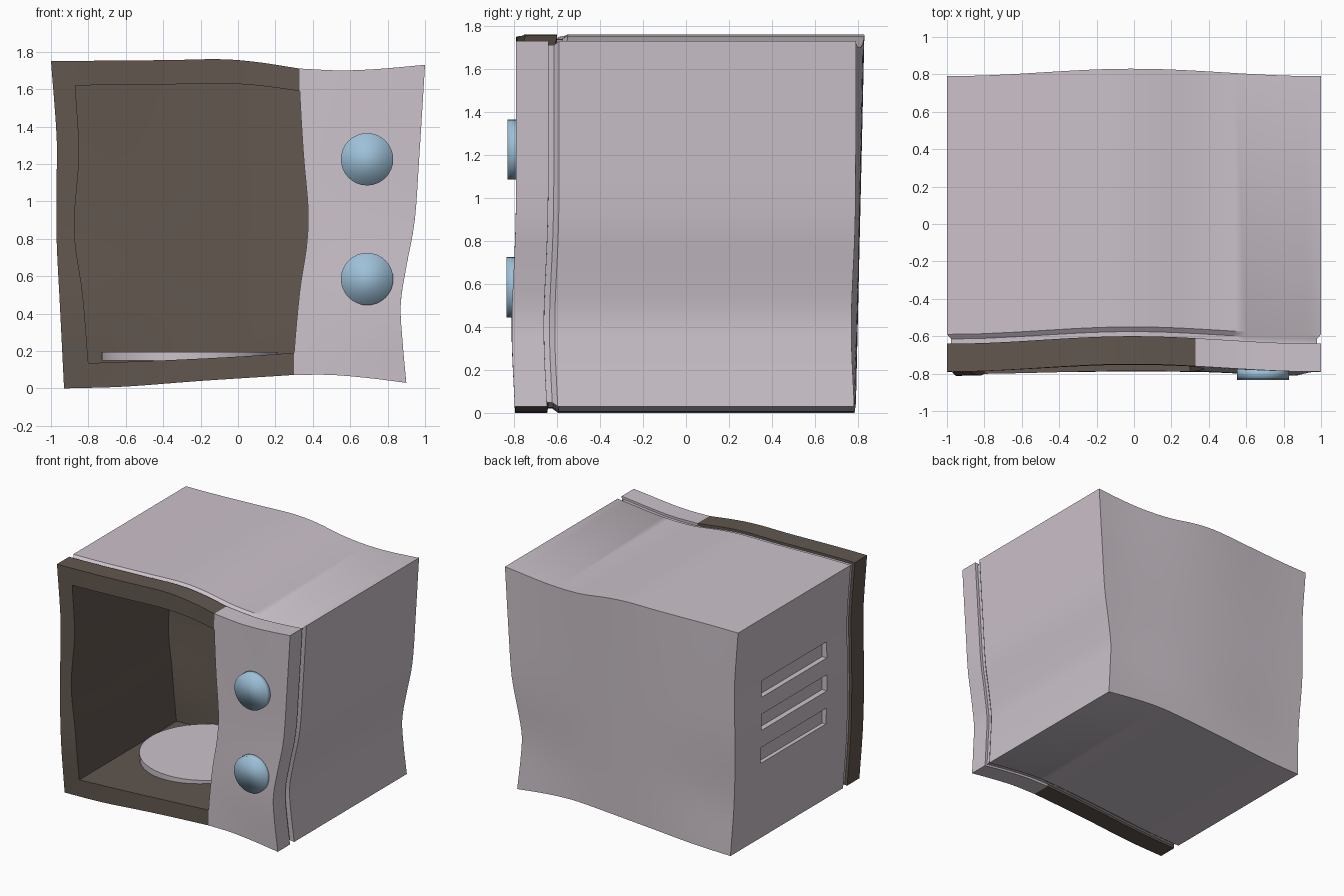
import bpy, bmesh, math
from mathutils import Vector

if "Cube" in bpy.data.objects:
    bpy.data.objects.remove(bpy.data.objects["Cube"], do_unlink=True)


def material(name, rgb):
    m = bpy.data.materials.new(name)
    m.use_nodes = True
    m.diffuse_color = (*rgb, 1)
    m.node_tree.nodes["Principled BSDF"].inputs["Base Color"].default_value = (*rgb, 1)
    return m


LILAC = material("pale lilac", (0.60, 0.54, 0.59))
DARK = material("dark brown grey", (0.12, 0.095, 0.078))
BLUE = material("soft blue", (0.34, 0.53, 0.69))


def smooth(pts, n):
    """Sample n + 1 points of a smooth curve through pts (x, z)."""
    p = [Vector(q) for q in pts]
    p = [2 * p[0] - p[1]] + p + [2 * p[-1] - p[-2]]
    out = []
    for i in range(n + 1):
        t = i / n * (len(pts) - 1)
        k = min(int(t), len(pts) - 2)
        t -= k
        a, b, c, d = p[k:k + 4]
        out.append(0.5 * (2 * b + (c - a) * t + (2 * a - 5 * b + 4 * c - d) * t ** 2
                          + (3 * b - a - 3 * c + d) * t ** 3))
    return out


def bend(x, z):
    """Depth shift of the wobbly casing."""
    mid = math.cos(math.pi * max(-1, min(1, x)) / 2) ** 2
    return 0.04 * mid * z / 1.75 - 0.022 * (1 - mid) * math.exp(-((z - 0.4) / 0.35) ** 2)


def coons(left, right, bottom, top):
    """Grid of points filling four boundary curves."""
    nu, nv = len(bottom) - 1, len(left) - 1
    grid = []
    for j in range(nv + 1):
        v = j / nv
        for i in range(nu + 1):
            u = i / nu
            corners = ((1 - u) * (1 - v) * bottom[0] + u * (1 - v) * bottom[-1]
                       + (1 - u) * v * top[0] + u * v * top[-1])
            grid.append((1 - u) * left[j] + u * right[j]
                        + (1 - v) * bottom[i] + v * top[i] - corners)
    return grid, nu, nv


def finish(name, bm, mat):
    bmesh.ops.recalc_face_normals(bm, faces=bm.faces[:])
    me = bpy.data.meshes.new(name)
    bm.to_mesh(me)
    bm.free()
    me.materials.append(mat)
    ob = bpy.data.objects.new(name, me)
    bpy.context.collection.objects.link(ob)
    return ob


def solid(name, sides, layers, mat):
    """Extrude a four sided patch through (y, inset) layers."""
    grid, nu, nv = coons(*sides)
    bm = bmesh.new()
    centre = Vector((0, 0.88))
    w = nu + 1
    rim = ([i for i in range(nu)] + [j * w + nu for j in range(nv)]
           + [nv * w + i for i in range(nu, 0, -1)] + [j * w for j in range(nv, 0, -1)])
    rings = []
    for k, (y, inset) in enumerate(layers):
        cap = k in (0, len(layers) - 1)
        verts = {}
        for i in (range(len(grid)) if cap else rim):
            p = centre + (grid[i] - centre) * (1 - inset)
            verts[i] = bm.verts.new((p.x, y + bend(p.x, p.y), p.y))
        if cap:
            for j in range(nv):
                for i in range(nu):
                    a = j * w + i
                    bm.faces.new([verts[q] for q in (a, a + 1, a + w + 1, a + w)])
        rings.append(verts)
    for a, b in zip(rings, rings[1:]):
        for i, j in zip(rim, rim[1:] + rim[:1]):
            bm.faces.new((a[i], a[j], b[j], b[i]))
    return finish(name, bm, mat)


def box(name, centre, size, mat):
    bm = bmesh.new()
    bmesh.ops.create_cube(bm, size=1)
    for v in bm.verts:
        v.co = Vector(centre) + Vector(a * b for a, b in zip(v.co, size))
    return finish(name, bm, mat)


def select(ob):
    bpy.ops.object.select_all(action="DESELECT")
    ob.select_set(True)
    bpy.context.view_layer.objects.active = ob


def cut(ob, cutter):
    select(ob)
    mod = ob.modifiers.new("cut", "BOOLEAN")
    mod.object, mod.operation, mod.solver = cutter, "DIFFERENCE", "EXACT"
    mod.material_mode = "TRANSFER"
    bpy.ops.object.modifier_apply(modifier=mod.name)
    bpy.data.objects.remove(cutter, do_unlink=True)


def soften(ob, degrees=35):
    select(ob)
    bpy.ops.object.shade_smooth_by_angle(angle=math.radians(degrees))


# Wobbly outline curves, all left to right or bottom to top
top_l = [(-1, 1.75), (-.4, 1.755), (-.1, 1.76), (.1, 1.745), (.33, 1.71)]
top_r = [(.33, 1.71), (.55, 1.70), (.75, 1.708), (1, 1.73)]
bot_l = [(-.93, 0), (-.6, .01), (-.2, .04), (.3, .072)]
bot_r = [(.3, .072), (.5, .072), (.7, .055), (.9, .03)]
left = [(-.93, 0), (-.95, .4), (-.97, .8), (-.97, 1.1), (-.97, 1.35), (-1, 1.75)]
right = [(.9, .03), (.88, .25), (.87, .45), (.9, .65), (.945, .9), (.97, 1.25), (1, 1.73)]
in_top = [(-.87, 1.62), (-.4, 1.625), (-.1, 1.63), (.1, 1.62), (.33, 1.59)]
in_bot = [(-.8, .135), (-.4, .15), (0, .17), (.3, .19)]
in_left = [(-.8, .135), (-.83, .5), (-.875, .85), (-.85, 1.25), (-.87, 1.62)]
in_right = [(.3, .19), (.33, .52), (.365, .75), (.375, .95), (.35, 1.25), (.33, 1.59)]
N = 24

# Casing with a shallow groove behind the front
casing = solid("casing", (smooth(left, N), smooth(right, N), smooth(bot_l + bot_r[1:], N),
                          smooth(top_l + top_r[1:], N)),
               [(-.645, .022), (-.615, .022), (-.59, 0), (.79, 0)], LILAC)
cut(casing, solid("cavity_cutter", (smooth(in_left, N), smooth(in_right, N),
                                    smooth(in_bot, N), smooth(in_top, N)),
                  [(-.9, 0), (.4, 0)], DARK))

# Vent slots on the side
for z in (1.18, .925, .665):
    cut(casing, box("vent_cutter", (-1.01, .06, z), (.16, .8, .125), LILAC))
soften(casing)

# Door frame: one U shaped strip round the opening
def u_path(top, side, bottom):
    a, b, c = smooth(top, N)[::-1], smooth(side, N)[::-1], smooth(bottom, N)
    return a + b[1:] + c[1:]


outer, inner = u_path(top_l, left, bot_l), u_path(in_top, in_left, in_bot)
steps = 2
ends = [[a.lerp(b, i / steps) for i in range(steps + 1)]
        for a, b in ((outer[0], inner[0]), (outer[-1], inner[-1]))]
frame = solid("door_frame", (ends[0], ends[1], outer, inner), [(-.79, 0), (-.64, 0)], DARK)
soften(frame)

# Control panel, dark where it faces the cavity
seam = [bot_r[0]] + in_right + [top_r[0]]
panel = solid("control_panel", (smooth(seam, 28), smooth(right, 28),
                                smooth(bot_r, 12), smooth(top_r, 12)),
              [(-.79, 0), (-.64, 0)], LILAC)
panel.data.materials.append(DARK)
for f in panel.data.polygons:
    f.material_index = int(f.normal.x < -.7)
soften(panel)


# Round parts
def disc(name, loc, radius, depth, mat, rot=0, sides=32):
    bpy.ops.mesh.primitive_cylinder_add(vertices=sides, radius=radius, depth=depth,
                                        location=loc, rotation=(rot, 0, 0))
    ob = bpy.context.object
    ob.name = name
    ob.data.materials.append(mat)
    return ob


for label, z, y in (("upper", 1.225, -.8), ("lower", .585, -.805)):
    knob = disc(label + "_knob", (.69, y, z), .14, .06, BLUE, math.pi / 2)
    soften(knob, 180)

plate = disc("turntable_plate", (-.26, -.02, .172), .47, .046, LILAC, sides=48)
soften(plate)
